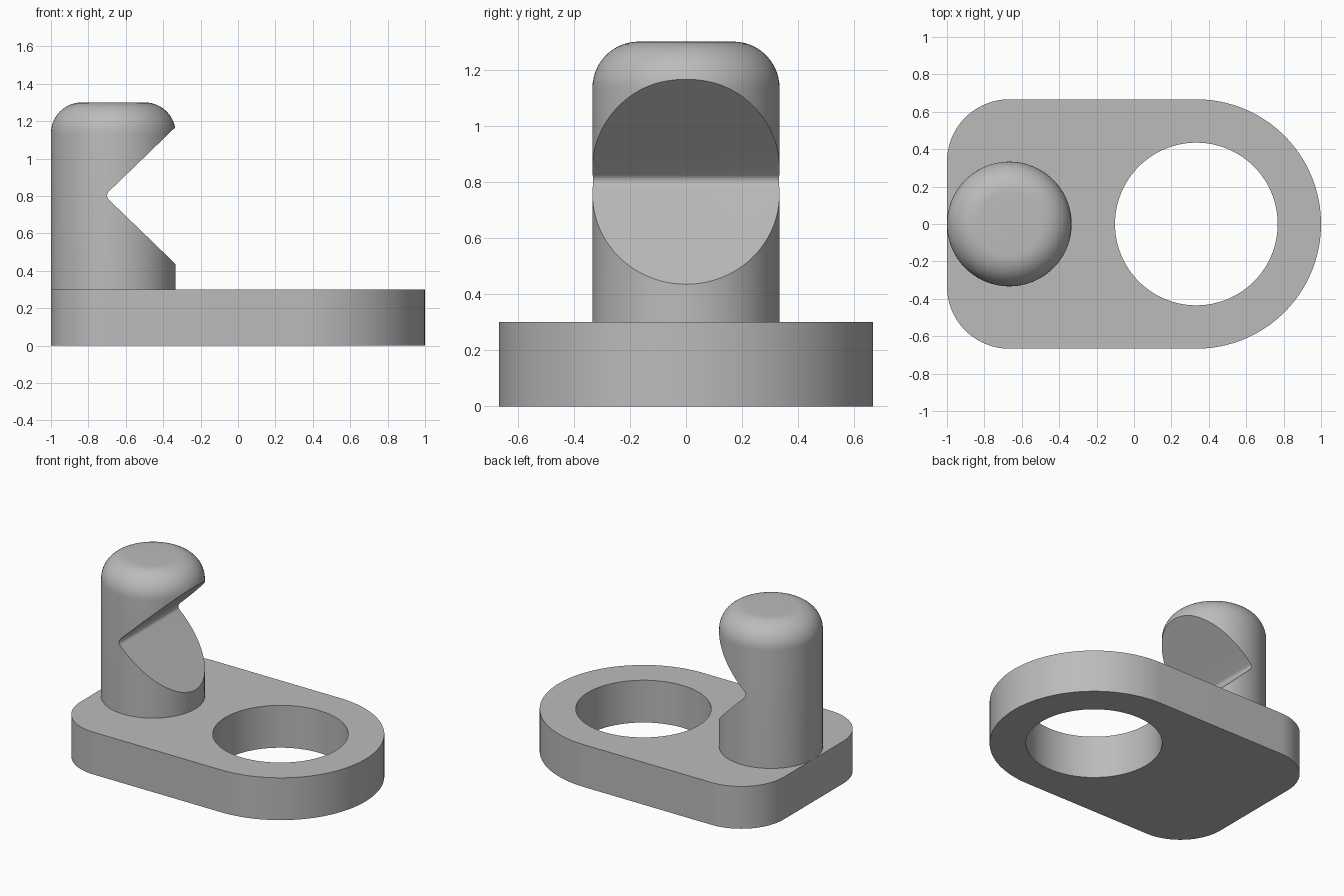
import bpy, bmesh
from math import sin, cos, pi, radians
from mathutils import Matrix, Vector

if "Cube" in bpy.data.objects:
    bpy.data.objects.remove(bpy.data.objects["Cube"], do_unlink=True)

grey = bpy.data.materials.new("plain grey")
grey.use_nodes = True
COLOUR = (0.5, 0.5, 0.5, 1)
grey.diffuse_color = COLOUR
grey.node_tree.nodes["Principled BSDF"].inputs["Base Color"].default_value = COLOUR

THICK = 0.3           # plate thickness
R = 1 / 3             # post radius, also the corner radius
POST_X = -2 * R


def arc(cx, cy, r, start, end, steps):
    """Points along an arc, angles in degrees."""
    angles = [radians(start + (end - start) * i / steps) for i in range(steps + 1)]
    return [(cx + r * cos(a), cy + r * sin(a)) for a in angles]


def finish(name, bm):
    bmesh.ops.remove_doubles(bm, verts=bm.verts, dist=1e-5)
    bmesh.ops.recalc_face_normals(bm, faces=bm.faces)
    mesh = bpy.data.meshes.new(name)
    bm.to_mesh(mesh)
    bm.free()
    mesh.materials.append(grey)
    obj = bpy.data.objects.new(name, mesh)
    bpy.context.collection.objects.link(obj)
    return obj


def prism(name, outline, low, high, matrix=Matrix()):
    """Extrude a closed outline from low to high along its own z."""
    bm = bmesh.new()
    face = bm.faces.new([bm.verts.new((x, y, low)) for x, y in outline])
    out = bmesh.ops.extrude_face_region(bm, geom=[face], use_keep_orig=True)
    top = [g for g in out["geom"] if isinstance(g, bmesh.types.BMVert)]
    bmesh.ops.translate(bm, verts=top, vec=(0, 0, high - low))
    bm.transform(matrix)
    return finish(name, bm)


def select(obj):
    bpy.ops.object.select_all(action="DESELECT")
    obj.select_set(True)
    bpy.context.view_layer.objects.active = obj


def cut(obj, cutter):
    cutter.hide_render = True
    mod = obj.modifiers.new("cut", "BOOLEAN")
    mod.operation, mod.solver, mod.object = "DIFFERENCE", "EXACT", cutter
    select(obj)
    bpy.ops.object.modifier_apply(modifier=mod.name)
    bpy.data.objects.remove(cutter, do_unlink=True)
    bpy.ops.object.shade_smooth_by_angle(angle=radians(30))


# Base plate: round nose on the right, two rounded corners on the left
plate = prism("base_plate",
              arc(R, 0, 2 * R, -90, 90, 64)
              + arc(POST_X, R, R, 90, 180, 24)
              + arc(POST_X, -R, R, 180, 270, 24), 0, THICK)
cut(plate, prism("hole_cutter", arc(R, 0, 0.435, 0, 360, 96)[:-1], -0.1, THICK + 0.1))

# Post: turned profile with a rounded top edge
FILLET = 0.165
profile = [(0, THICK), (R, THICK)] + arc(R - FILLET, 1.3 - FILLET, FILLET, 0, 90, 14) + [(0, 1.3)]
bm = bmesh.new()
verts = [bm.verts.new((x, 0, z)) for x, z in profile]
edges = [bm.edges.new(pair) for pair in zip(verts, verts[1:])]
bmesh.ops.spin(bm, geom=verts + edges, cent=(0, 0, 0), axis=(0, 0, 1),
               angle=2 * pi, steps=96, use_merge=True)
bm.transform(Matrix.Translation(Vector((POST_X, 0, 0))))
post = finish("notched_post", bm)

# V notch with a rounded root, cut right through the post along y
NOTCH_Z, HALF, ROOT = 0.802, 44, 0.03
root = arc(-0.70 + ROOT, NOTCH_Z, ROOT, 90 + HALF, 270 - HALF, 10)
reach = 0.6
dx, dz = reach * cos(radians(HALF)), reach * sin(radians(HALF))
notch = [(root[0][0] + dx, root[0][1] + dz)] + root + [(root[-1][0] + dx, root[-1][1] - dz)]
cut(post, prism("notch_cutter", notch, -0.5, 0.5, Matrix.Rotation(pi / 2, 4, "X")))
